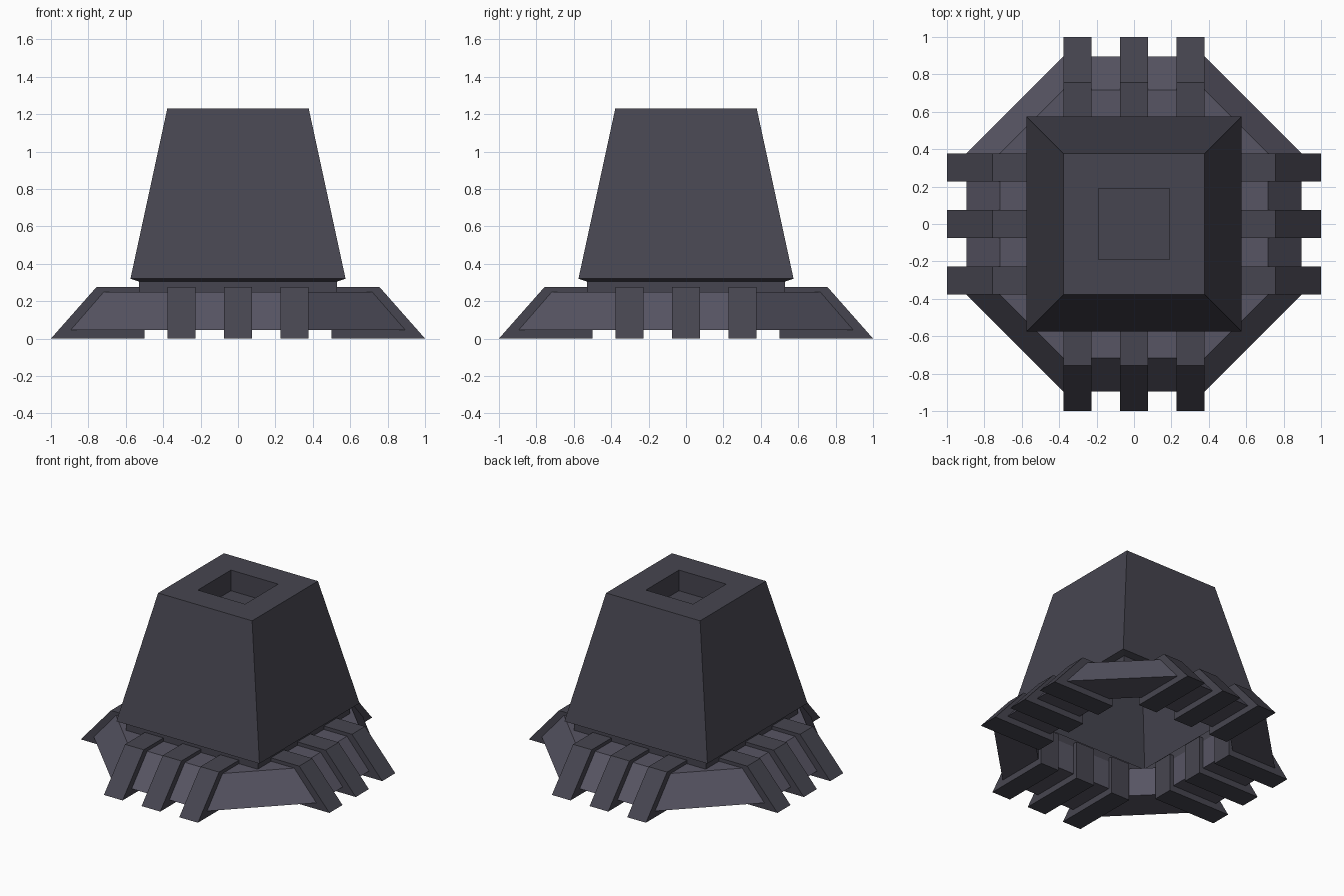
import bpy, bmesh, math
from mathutils import Matrix

if "Cube" in bpy.data.objects:
    bpy.data.objects.remove(bpy.data.objects["Cube"])


def material(name, color):
    m = bpy.data.materials.new(name)
    m.diffuse_color = (*color, 1)
    m.use_nodes = True
    m.node_tree.nodes["Principled BSDF"].inputs["Base Color"].default_value = m.diffuse_color
    return m


dark = material("dark_slate", (0.062, 0.060, 0.080))
light = material("light_slate", (0.095, 0.090, 0.125))


def make_object(name, bm, mat):
    bmesh.ops.recalc_face_normals(bm, faces=bm.faces)
    me = bpy.data.meshes.new(name)
    bm.to_mesh(me)
    bm.free()
    ob = bpy.data.objects.new(name, me)
    me.materials.append(mat)
    bpy.context.collection.objects.link(ob)
    return ob


def loft(name, rings, mat, closed=False, cap_end=False):
    """Skin a stack of rings that share a point count."""
    bm = bmesh.new()
    loops = [[bm.verts.new(p) for p in ring] for ring in rings]
    pairs = list(zip(loops, loops[1:]))
    if closed:
        pairs.append((loops[-1], loops[0]))
    for a, b in pairs:
        n = len(a)
        for i in range(n):
            j = (i + 1) % n
            bm.faces.new((a[i], a[j], b[j], b[i]))
    if cap_end:
        bm.faces.new(loops[-1])
    return make_object(name, bm, mat)


def square(r, z):
    return [(-r, -r, z), (r, -r, z), (r, r, z), (-r, r, z)]


def octagon(r, z, w=0.378):
    return [(-w, -r, z), (w, -r, z), (r, -w, z), (r, w, z),
            (w, r, z), (-w, r, z), (-r, w, z), (-r, -w, z)]


# Tapered hollow tower: neck, lip, sloped walls, rim and square pit
tower = [(0.53, 0.25), (0.53, 0.305), (0.575, 0.32), (0.378, 1.23),
         (0.19, 1.23), (0.19, 1.08)]
loft("tower", [square(r, z) for r, z in tower], dark, cap_end=True)

# Eight-sided sloped skirt, recessed behind the ribs
skirt = [(0.53, 0.045), (0.895, 0.045), (0.717, 0.25), (0.53, 0.25)]
loft("skirt", [octagon(r, z) for r, z in skirt], light, closed=True)

# Three buttress ribs on each of the four sides
rib = [(0.50, 0), (1.0, 0), (0.757, 0.275), (0.50, 0.275)]
for side, label in enumerate(("front", "right", "back", "left")):
    bm = bmesh.new()
    for x in (-0.303, 0, 0.303):
        face = bm.faces.new([bm.verts.new((x - 0.075, -r, z)) for r, z in rib])
        out = bmesh.ops.extrude_face_region(bm, geom=[face], use_keep_orig=True)
        moved = [v for v in out["geom"] if isinstance(v, bmesh.types.BMVert)]
        bmesh.ops.translate(bm, verts=moved, vec=(0.15, 0, 0))
    bm.transform(Matrix.Rotation(side * math.pi / 2, 4, "Z"))
    make_object(label + "_ribs", bm, dark)
